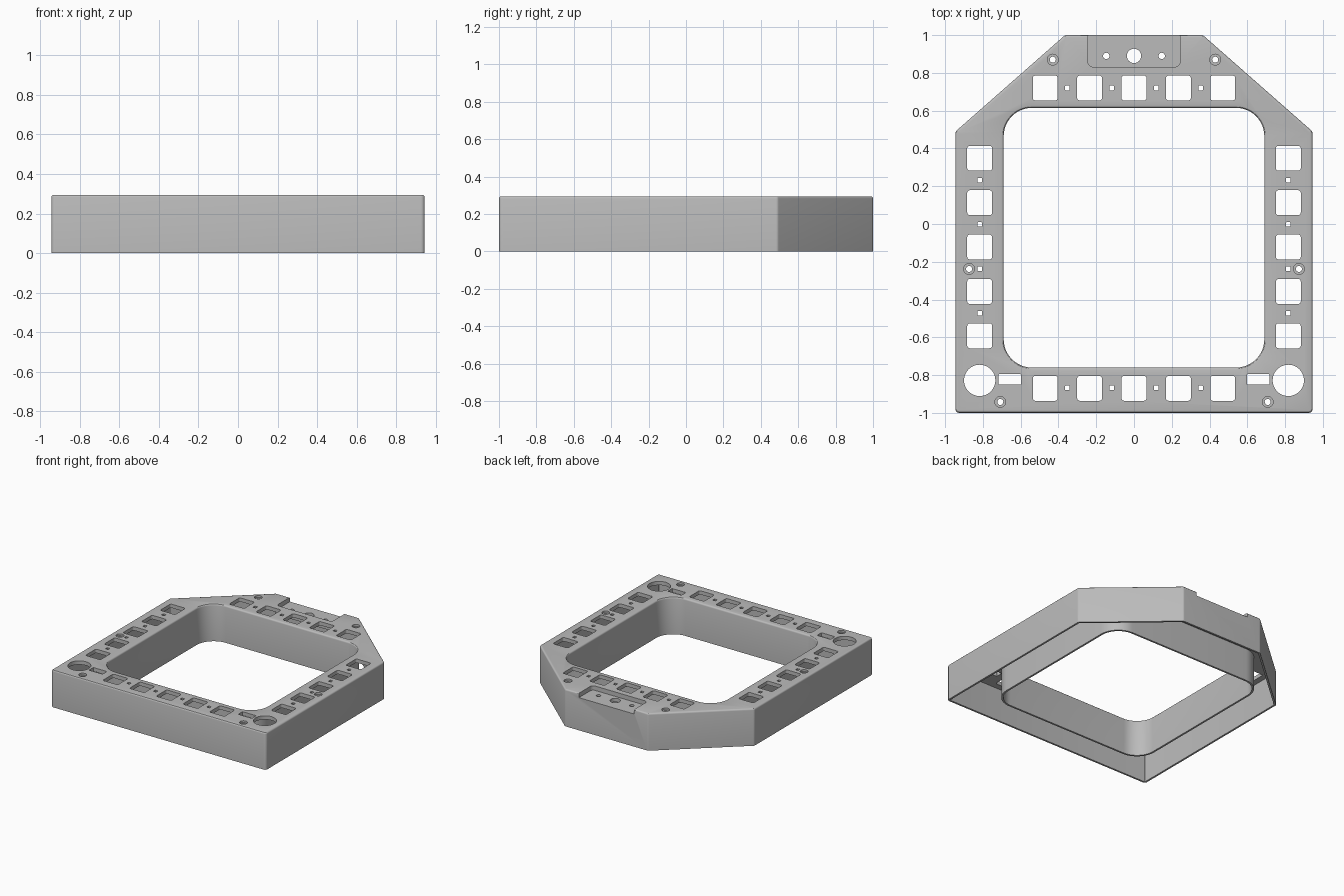
import bpy, bmesh, math
from mathutils import Vector

if "Cube" in bpy.data.objects:
    bpy.data.objects.remove(bpy.data.objects["Cube"], do_unlink=True)

HEIGHT, WALL, PLATE, FILLET = 0.295, 0.015, 0.03, 0.012
RECESS_Z = HEIGHT - 0.035

grey = bpy.data.materials.new("plain grey")
grey.use_nodes = True
grey.diffuse_color = (0.5, 0.5, 0.5, 1)
grey.node_tree.nodes["Principled BSDF"].inputs["Base Color"].default_value = (0.5, 0.5, 0.5, 1)


def rounded(points, r, grow=0.0, steps=6):
    """Convex counter-clockwise outline with rounded corners, offset by grow."""
    out, n = [], len(points)
    for i in range(n):
        p = Vector(points[i])
        a = (p - Vector(points[i - 1])).normalized()
        b = (Vector(points[(i + 1) % n]) - p).normalized()
        n1, n2 = Vector((a.y, -a.x)), Vector((b.y, -b.x))
        centre = p - (n1 + n2) * r / (1 + n1.dot(n2))
        start = math.atan2(n1.y, n1.x)
        turn = math.acos(max(-1, min(1, n1.dot(n2))))
        for k in range(steps + 1):
            t = start + turn * k / steps
            out.append(centre + Vector((math.cos(t), math.sin(t))) * (r + grow))
    return out


def box(x0, x1, y0, y1):
    return [(x0, y0), (x1, y0), (x1, y1), (x0, y1)]


def circle(x, y, r, n=32):
    return [Vector((x + r * math.cos(math.tau * i / n), y + r * math.sin(math.tau * i / n)))
            for i in range(n)]


def loft(bm, layers):
    """Closed solid through a stack of (outline, z) layers."""
    rings = [[bm.verts.new((p.x, p.y, z)) for p in outline] for outline, z in layers]
    for low, high in zip(rings, rings[1:]):
        for i in range(len(low)):
            j = (i + 1) % len(low)
            bm.faces.new((low[i], low[j], high[j], high[i]))
    bm.faces.new(rings[0][::-1])
    bm.faces.new(rings[-1])


def solid(name, *stacks):
    bm = bmesh.new()
    for layers in stacks:
        loft(bm, layers)
    mesh = bpy.data.meshes.new(name)
    bm.to_mesh(mesh)
    bm.free()
    mesh.materials.append(grey)
    obj = bpy.data.objects.new(name, mesh)
    bpy.context.scene.collection.objects.link(obj)
    return obj


def cut(target, cutter):
    """Subtract the cutter from the target, then discard it."""
    mod = target.modifiers.new("cut", "BOOLEAN")
    mod.operation, mod.solver, mod.object = "DIFFERENCE", "EXACT", cutter
    bpy.context.view_layer.update()
    graph = bpy.context.evaluated_depsgraph_get()
    mesh = bpy.data.meshes.new_from_object(target.evaluated_get(graph))
    target.modifiers.clear()
    target.data = mesh
    bpy.data.objects.remove(cutter, do_unlink=True)


# Outer body with a softened top edge
outline = [(-0.945, -1), (0.945, -1), (0.945, 0.49), (0.365, 1), (-0.365, 1), (-0.945, 0.49)]
window = box(-0.69, 0.69, -0.76, 0.615)
arc = [(FILLET * (1 - math.cos(t)), HEIGHT - FILLET * (1 - math.sin(t)))
       for t in (0, math.pi / 6, math.pi / 3, math.pi / 2)]
frame = solid("frame", [(rounded(outline, 0.02), 0)] +
              [(rounded(outline, 0.02, -d), z) for d, z in arc])

# Hollow underside, leaving the inner wall and the floor under the back recess
cavity = solid("cavity_cutter", [(rounded(outline, 0.02, -WALL), -0.1),
                                 (rounded(outline, 0.02, -WALL), HEIGHT - PLATE)])
core = rounded(window, 0.15, WALL, 12)
cut(cavity, solid("core_cutter", [(core, -0.2), (core, 0.5)]))
floor = rounded(box(-0.255, 0.255, 0.815, 1.2), 0.02)
cut(cavity, solid("floor_cutter", [(floor, RECESS_Z - PLATE), (floor, 0.5)]))
cut(frame, cavity)

# Central window with a softened rim
cut(frame, solid("window_cutter", [(rounded(window, 0.15, 0, 12), -0.1)] +
                 [(rounded(window, 0.15, d, 12), z) for d, z in arc] +
                 [(rounded(window, 0.15, FILLET, 12), 0.4)]))

# Shallow recess at the back edge
recess = rounded(box(-0.243, 0.243, 0.832, 1.2), 0.025)
cut(frame, solid("recess_cutter", [(recess, RECESS_Z), (recess, 0.5)]))

# Holes through the top plate
stacks = []


def through(shape):
    stacks.append([(shape, 0.1), (shape, 0.4)])


def square(x, y, half, r):
    through(rounded(box(x - half, x + half, y - half, y + half), r, 0, 4))


PITCH = 0.235
for k in range(-2, 3):
    square(k * PITCH, 0.72, 0.066, 0.014)
    square(k * PITCH, -0.87, 0.066, 0.014)
    for side in (-1, 1):
        square(side * 0.817, k * PITCH - 0.122, 0.066, 0.014)
for k in (-1.5, -0.5, 0.5, 1.5):
    square(k * PITCH, 0.72, 0.012, 0.003)
    square(k * PITCH, -0.867, 0.012, 0.003)
    for side in (-1, 1):
        square(side * 0.817, k * PITCH - 0.12, 0.012, 0.003)

through(circle(0, 0.89, 0.038))
for side in (-1, 1):
    through(circle(side * 0.147, 0.89, 0.017, 20))
    through(circle(side * 0.817, -0.828, 0.083, 48))
    x = side * 0.657
    through(rounded(box(x - 0.06, x + 0.06, -0.85, -0.795), 0.005, 0, 3))
    # Counterbored screw holes
    for x, y in ((0.43, 0.87), (0.873, -0.238), (0.708, -0.942)):
        small, big = circle(side * x, y, 0.016, 20), circle(side * x, y, 0.029, 20)
        stacks.append([(small, 0.1), (small, HEIGHT - 0.015),
                       (big, HEIGHT - 0.015), (big, 0.4)])
cut(frame, solid("hole_cutter", *stacks))

# Shading
frame.data.materials.clear()
frame.data.materials.append(grey)
bpy.ops.object.select_all(action="DESELECT")
frame.select_set(True)
bpy.context.view_layer.objects.active = frame
bpy.ops.object.shade_smooth_by_angle(angle=math.radians(30))
